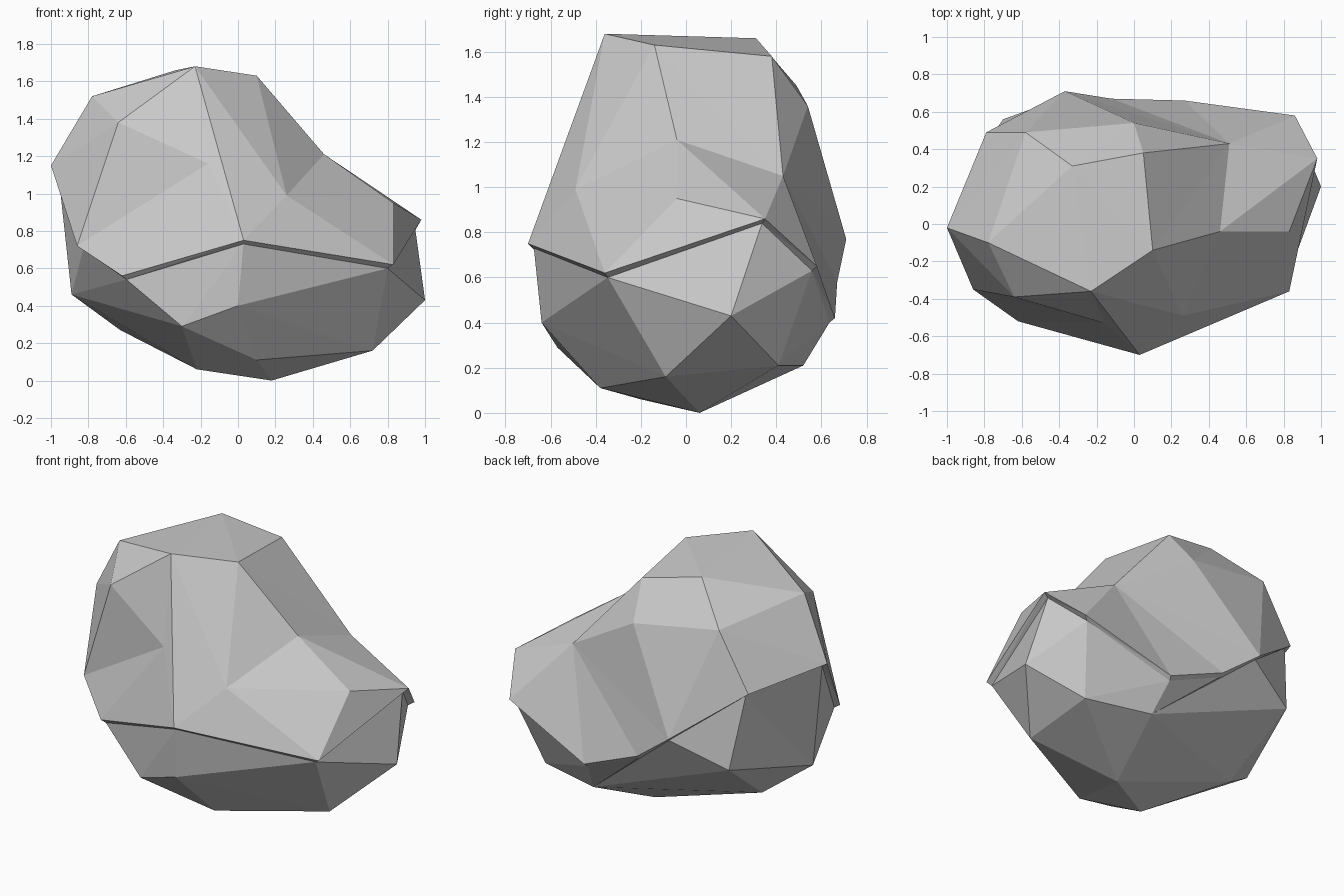
import bpy, bmesh
from mathutils import Vector

if "Cube" in bpy.data.objects:
    bpy.data.objects.remove(bpy.data.objects["Cube"])

bm = bmesh.new()

def ring(*pts):
    return [bm.verts.new(p) for p in pts]

def face(*vs):
    if len(set(vs)) == len(vs):
        bm.faces.new(vs)

def stitch(a, b, steps):
    """Zip two closed loops with triangles; each step advances loop a or b."""
    i = j = 0
    for s in steps:
        p, q = a[i % len(a)], b[j % len(b)]
        if s == "a":
            i += 1
            face(p, q, a[i % len(a)])
        else:
            j += 1
            face(p, q, b[j % len(b)])

# Loops run counter-clockwise from the front, seen from above.
# Crown of the boulder
crown = ring((-.23, -.36, 1.68), (.10, -.14, 1.63), (.05, .38, 1.58),
             (-.33, .31, 1.66), (-.78, -.10, 1.52))
# Overhanging rim of the upper body
rim = ring((.03, -.70, .75), (.83, -.36, .62), (.98, .35, .86), (.86, .58, .65),
           (.27, .66, .42), (-.12, .67, .58), (-.37, .71, .77), (-.79, .49, 1.09),
           (-1.0, -.02, 1.15), (-.86, -.35, .72), (-.62, -.52, .56))
# Shoulder between crown and rim
front, right, back_r, back_m, back_l, left, mid = ring(
    (.26, -.49, .99), (.46, -.04, 1.21), (.51, .43, 1.05), (0, .54, 1.36),
    (-.58, .49, 1.45), (-.64, -.39, 1.38), (-.16, -.53, 1.16))
knob, = ring((.83, -.04, .95))
shoulder = [front, right, back_r, back_m, back_l, rim[8], left, mid, rim[0]]

face(crown[0], crown[1], crown[3])
face(crown[1], crown[2], crown[3])
face(crown[0], crown[3], crown[4])
stitch(crown, shoulder, "abbabababbabbb")
outer = rim[:2] + [knob] + rim[2:]
stitch(shoulder[-1:] + shoulder[:-1], outer, "abbabab" "bbbaabbabaabba")
face(rim[1], rim[2], knob)

# Small ledge under the rim
inset = ring(*[Vector((v.co.x * .963, v.co.y * .963, v.co.z - .02)) for v in rim])
stitch(rim, inset, "ab" * len(rim))

# Lower belly
belly = ring((0, -.64, .40), (.72, -.09, .16), (1.0, .20, .43), (.72, .41, .21),
             (.30, .52, .21), (-.70, .56, .60), (-.89, -.03, .46), (-.30, -.57, .29))
stitch(inset, belly, "abbaababaababaaabab")

# Underside
sole = ring((.10, -.38, .11), (.18, .06, 0), (-.63, .12, .27), (-.22, -.20, .06))
face(belly[1], belly[3], belly[2])
stitch(belly[:2] + belly[3:], sole, "abaabaababa")
face(sole[0], sole[1], sole[3])
face(sole[1], sole[2], sole[3])

bmesh.ops.recalc_face_normals(bm, faces=bm.faces[:])
mesh = bpy.data.meshes.new("boulder")
bm.to_mesh(mesh)
bm.free()
bpy.context.collection.objects.link(bpy.data.objects.new("boulder", mesh))
